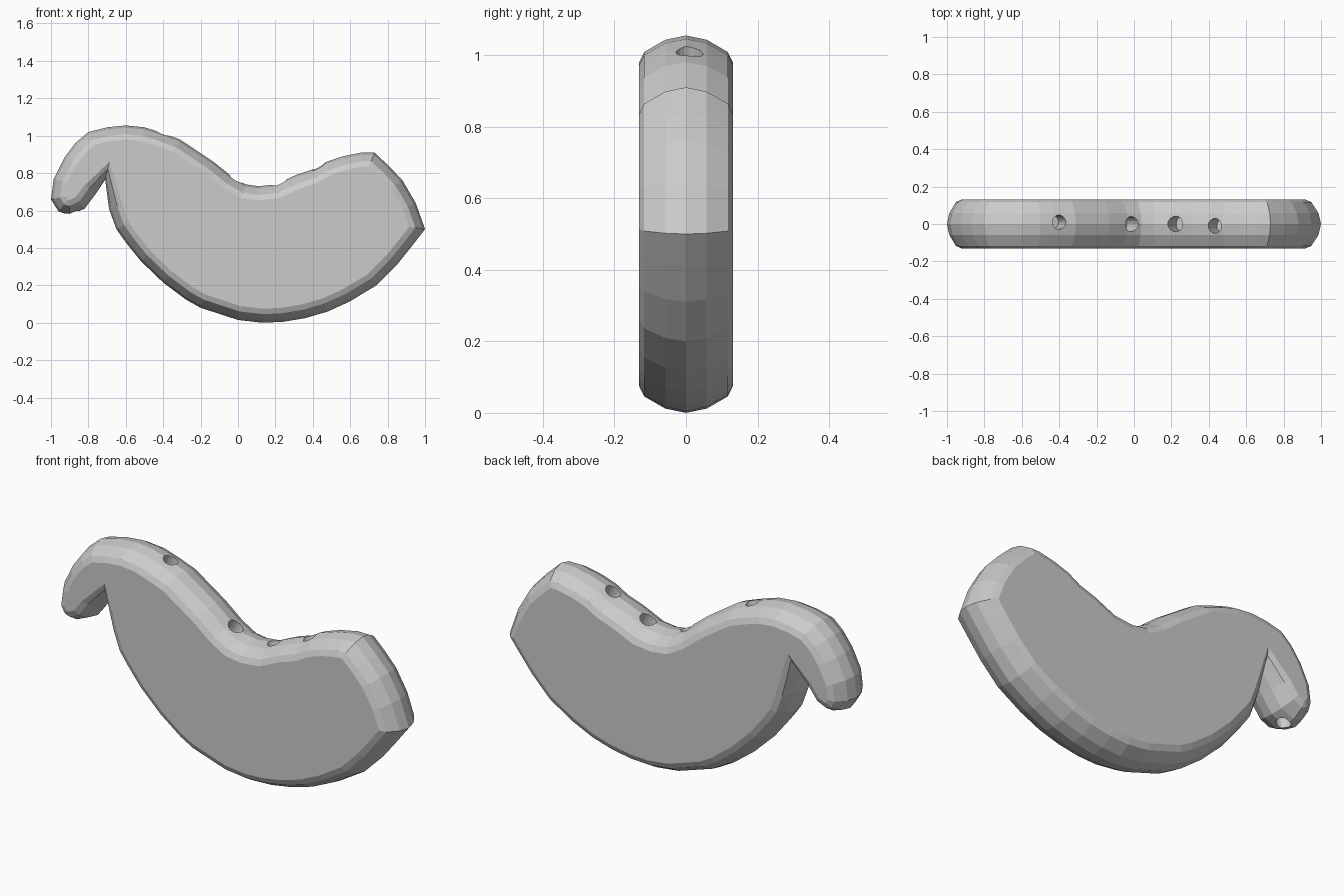
import bpy, bmesh
from mathutils import Vector

default_cube = bpy.data.objects.get("Cube")
if default_cube:
    bpy.data.objects.remove(default_cube, do_unlink=True)


def make_material(name, colour):
    material = bpy.data.materials.new(name)
    material.use_nodes = True
    material.diffuse_color = colour
    material.node_tree.nodes["Principled BSDF"].inputs["Base Color"].default_value = colour
    return material


def make_object(name, bm, material):
    bmesh.ops.recalc_face_normals(bm, faces=bm.faces[:])
    mesh = bpy.data.meshes.new(name)
    bm.to_mesh(mesh)
    bm.free()
    mesh.materials.append(material)
    obj = bpy.data.objects.new(name, mesh)
    bpy.context.collection.objects.link(obj)
    return obj


def inset_outline(points, distance):
    """Move each corner of a clockwise outline inward along its mitre."""
    result = []
    for i, point in enumerate(points):
        before = (point - points[i - 1]).normalized()
        after = (points[(i + 1) % len(points)] - point).normalized()
        normal_before = Vector((before.y, -before.x))
        normal_after = Vector((after.y, -after.x))
        mitre = (normal_before + normal_after).normalized()
        stretch = min(1 / max(mitre.dot(normal_before), 0.1), 1.3)
        result.append(point + mitre * distance * stretch)
    return result


grey = make_material("clay grey", (0.6, 0.6, 0.6, 1))

# Body outline, clockwise: mouthpiece, saddle, tail, belly, notch
mouthpiece = [(-1, .66), (-.985, .77), (-.93, .88), (-.87, .96), (-.8, 1.02), (-.7, 1.045),
              (-.6, 1.055), (-.5, 1.045)]
saddle = [(-.42, 1.02), (-.31, .98), (-.22, .92), (-.13, .86), (-.03, .78), (.04, .74),
          (.11, .73), (.2, .74), (.31, .79), (.4, .82), (.47, .86), (.56, .89), (.66, .91)]
tail = [(.73, .91), (.81, .835), (.88, .76), (.95, .64), (1, .5), (.93, .41), (.85, .31)]
belly = [(.74, .2), (.6, .115), (.48, .06), (.36, .025), (.24, .005), (.13, 0), (0, .015),
         (-.2, .08), (-.28, .125), (-.4, .215), (-.52, .33), (-.6, .43), (-.65, .5), (-.69, .61)]
notch = [(-.71, .765), (-.76, .69), (-.82, .61), (-.9, .575), (-.96, .595)]
outline = [Vector(p) for p in mouthpiece + saddle + tail + belly + notch]

# Rounded rim: (half thickness, inset) from the middle outward
rim = [(0, 0), (.058, .012), (.117, .046), (.131, .075)]
layers = [(-y, d) for y, d in reversed(rim)] + rim[1:]

bm = bmesh.new()
rings = []
for y, inset in layers:
    rings.append([bm.verts.new((p.x, y, p.y)) for p in inset_outline(outline, inset)])
for lower, upper in zip(rings, rings[1:]):
    for i in range(len(outline)):
        bm.faces.new((lower[i - 1], lower[i], upper[i], upper[i - 1]))
# Flat front and back faces
bm.faces.new(rings[0])
bm.faces.new(rings[-1])
bmesh.ops.triangulate(bm, faces=[f for f in bm.faces if len(f.verts) > 4])
body = make_object("body", bm, grey)


def drill(name, position, direction, radius, depth):
    """Cut a round blind hole into the body along a direction."""
    bm = bmesh.new()
    bmesh.ops.create_cone(bm, cap_ends=True, segments=16, radius1=radius,
                          radius2=radius, depth=depth * 2)
    cutter = make_object(name, bm, grey)
    cutter.rotation_mode = 'QUATERNION'
    cutter.rotation_quaternion = Vector(direction).to_track_quat('Z', 'Y')
    cutter.location = position
    cutter.hide_render = True
    cutter.hide_set(True)
    cutter.display_type = 'WIRE'
    cut = body.modifiers.new(name, 'BOOLEAN')
    cut.operation = 'DIFFERENCE'
    cut.solver = 'EXACT'
    cut.object = cutter


# Finger holes along the top and the blow hole in the mouthpiece tip
drill("finger_hole_1_cutter", (-.4, .01, 1.01), (.35, 0, 1), .038, .12)
drill("finger_hole_2_cutter", (-.01, 0, .77), (.6, 0, 1), .04, .12)
drill("finger_hole_3_cutter", (.22, 0, .75), (-.4, 0, 1), .042, .12)
drill("finger_hole_4_cutter", (.43, -.01, .84), (-.45, 0, 1), .04, .12)
drill("blow_hole_cutter", (-.89, 0, .58), (-.1, 0, -1), .035, .1)
